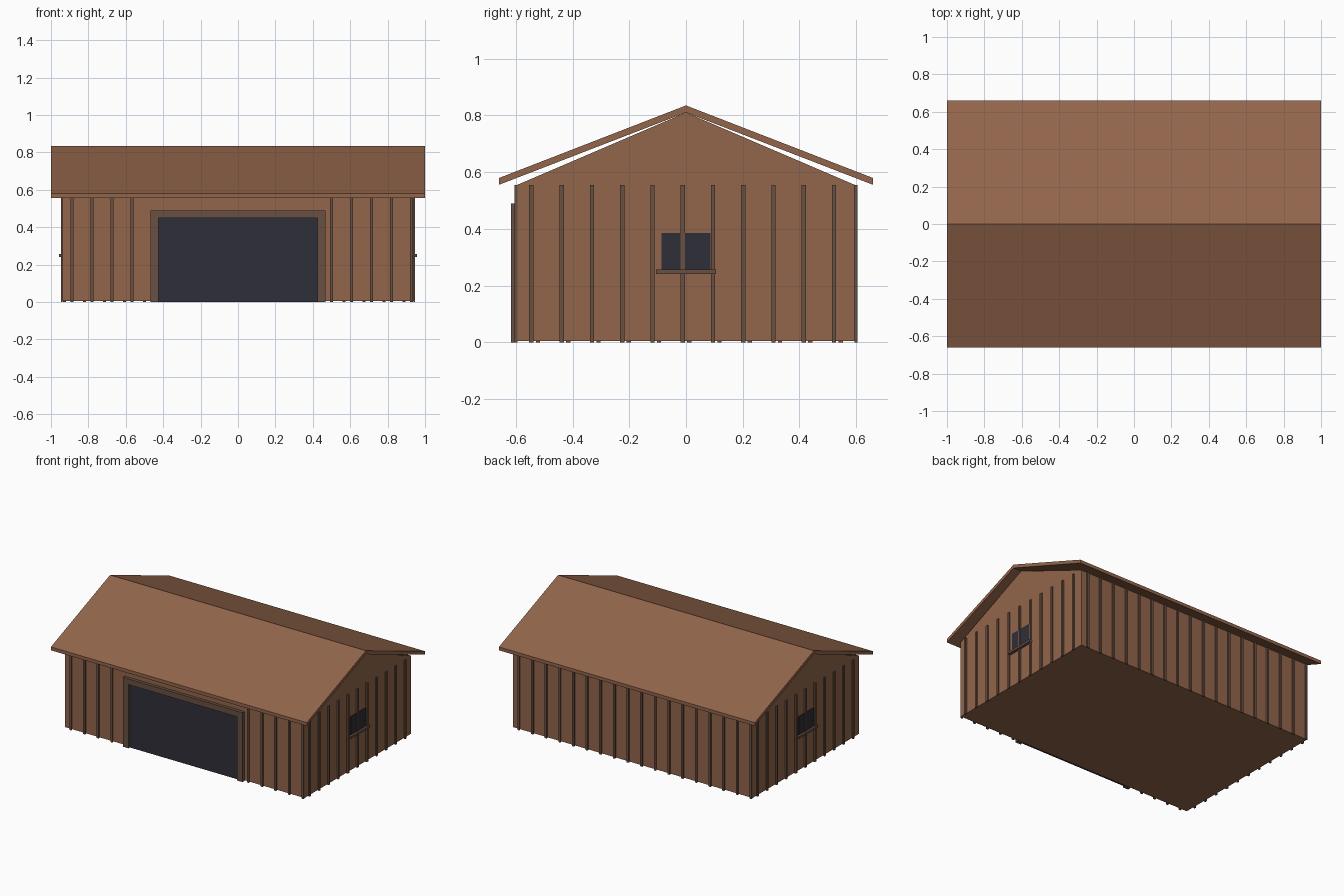
import bpy
from mathutils import Matrix
from math import pi

cube = bpy.data.objects.get("Cube")
if cube:
    bpy.data.objects.remove(cube, do_unlink=True)


def material(name, rgb):
    m = bpy.data.materials.new(name)
    m.use_nodes = True
    m.diffuse_color = (*rgb, 1)
    m.node_tree.nodes["Principled BSDF"].inputs["Base Color"].default_value = (*rgb, 1)
    return m


brown = material("wood_brown", (0.29, 0.13, 0.07))
trim = material("dark_trim", (0.14, 0.08, 0.055))
dark = material("dark_opening", (0.028, 0.028, 0.041))

WX, WY, EAVE, APEX = 0.937, 0.595, 0.555, 0.81   # wall half sizes and heights
STEP, BATTEN, DEPTH = 0.1067, 0.0155, 0.01


def mesh(name, verts, faces, mat):
    me = bpy.data.meshes.new(name)
    me.from_pydata(verts, [], faces)
    me.materials.append(mat)
    ob = bpy.data.objects.new(name, me)
    bpy.context.collection.objects.link(ob)
    return ob


def extrude(name, profile, half, mat):
    """Extrude a (y, z) outline along x from -half to half."""
    n = len(profile)
    verts = [(x, y, z) for x in (-half, half) for y, z in profile]
    faces = [tuple(reversed(range(n))), tuple(range(n, 2 * n))]
    faces += [(i, (i + 1) % n, (i + 1) % n + n, i + n) for i in range(n)]
    return mesh(name, verts, faces, mat)


def box(name, xs, ys, zs, mat, turn=0):
    """Box between limits, turned about the vertical axis."""
    ob = extrude(name, [(ys[0], zs[0]), (ys[1], zs[0]), (ys[1], zs[1]), (ys[0], zs[1])],
                 (xs[1] - xs[0]) / 2, mat)
    ob.data.transform(Matrix.Translation(((xs[0] + xs[1]) / 2, 0, 0)))
    ob.data.transform(Matrix.Rotation(turn, 4, 'Z'))
    return ob


# Walls with gables
extrude("walls", [(-WY, 0.005), (WY, 0.005), (WY, EAVE), (0, APEX), (-WY, EAVE)], WX, brown)

# Roof slab
extrude("roof", [(-0.66, 0.555), (0, APEX), (0.66, 0.555),
                 (0.66, 0.579), (0, 0.835), (-0.66, 0.579)], 1, brown)


# Battens, set out from the left end of each wall seen from outside
def battens(name, half_len, dist, turn, gap=0):
    x = -half_len + 0.05
    i = 1
    while x < half_len:
        if abs(x) >= gap:
            box(f"{name}_batten_{i}", (x - BATTEN / 2, x + BATTEN / 2),
                (-dist - DEPTH, -dist), (0, EAVE), trim, turn)
            i += 1
        x += STEP


battens("front", WX, WY, 0, gap=0.47)
battens("back", WX, WY, pi)
battens("left", WY, WX, pi / 2)
battens("right", WY, WX, -pi / 2)

# Door opening and frame
DW, DH, FW = 0.425, 0.45, 0.043
box("door_panel", (-DW, DW), (-WY - 0.006, -WY), (0, DH), dark)
box("door_jamb_right", (-DW - FW, -DW), (-0.617, -WY), (0, DH), trim)
box("door_jamb_left", (DW, DW + FW), (-0.617, -WY), (0, DH), trim)
box("door_lintel", (-DW - FW, DW + FW), (-0.617, -WY), (DH, 0.49), trim)

# Side windows and sills
for side, turn in (("left", pi / 2), ("right", -pi / 2)):
    box(f"{side}_window", (-0.086, 0.086), (-WX - 0.005, -WX), (0.255, 0.385), dark, turn)
    box(f"{side}_window_sill", (-0.105, 0.105), (-WX - 0.02, -WX), (0.24, 0.256), trim, turn)
